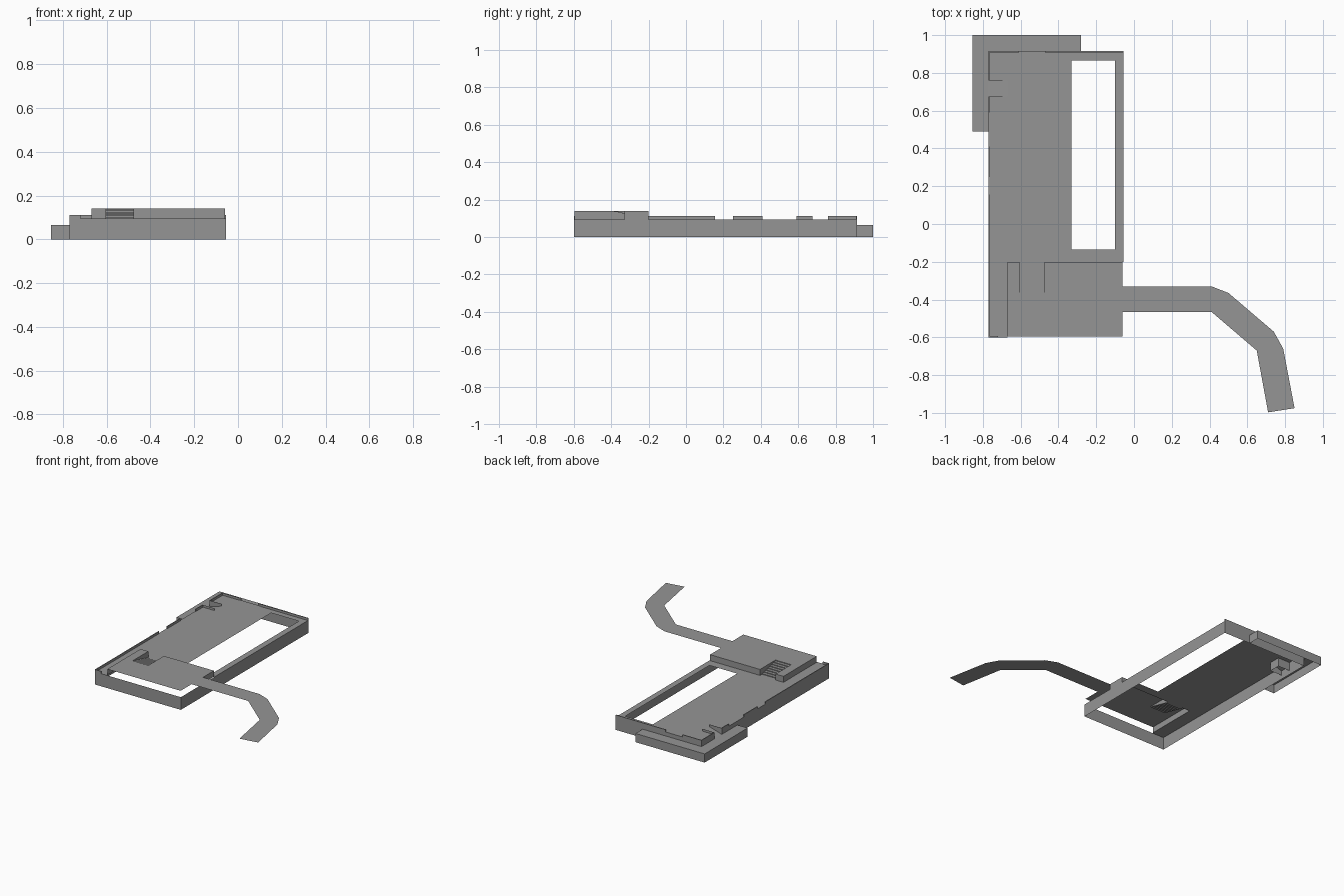
import bpy, math

if "Cube" in bpy.data.objects:
    bpy.data.objects.remove(bpy.data.objects["Cube"])

grey = bpy.data.materials.new("mid grey")
grey.diffuse_color = (0.3, 0.3, 0.3, 1)
grey.use_nodes = True
grey.node_tree.nodes["Principled BSDF"].inputs["Base Color"].default_value = grey.diffuse_color

DECK, RAIL, TOP, LEDGE = 0.095, 0.112, 0.14, 0.065
L, R, F, B = -0.77, -0.055, -0.6, 0.915


def sheet(name, faces):
    """Thin surface object made from a list of polygons."""
    verts, polys = [], []
    for f in faces:
        polys.append(range(len(verts), len(verts) + len(f)))
        verts += f
    me = bpy.data.meshes.new(name)
    me.from_pydata(verts, [], [list(p) for p in polys])
    me.materials.append(grey)
    ob = bpy.data.objects.new(name, me)
    bpy.context.collection.objects.link(ob)
    return ob


def flat(x0, x1, y0, y1, z):
    return [(x0, y0, z), (x1, y0, z), (x1, y1, z), (x0, y1, z)]


def wall(a, b, z0, z1):
    return [(*a, z0), (*b, z0), (*b, z1), (*a, z1)]


def disc(x, y, r, z, a0=0, a1=360, n=16):
    pts = [(x + r * math.cos(math.radians(a0 + (a1 - a0) * i / n)),
            y + r * math.sin(math.radians(a0 + (a1 - a0) * i / n)), z) for i in range(n + 1)]
    return pts[:-1] if a1 - a0 == 360 else pts


# Deck around the long window, the raised cover and the cable ramp
RX, RY0, RY1 = -0.67, 0.675, 0.76
sheet("deck", [
    flat(L, RX, F, RY0, DECK), flat(L, RX, RY1, B, DECK),
    flat(RX, -0.33, -0.2, B, DECK),
    flat(-0.33, -0.1, -0.2, -0.135, DECK), flat(-0.33, -0.1, 0.865, B, DECK),
    flat(-0.1, R, -0.2, B, DECK)])

# Outer walls, open underneath
sheet("outer_walls", [
    wall((L, F), (R, F), 0, DECK), wall((R, F), (R, B), 0, DECK),
    wall((R, B), (L, B), 0, DECK), wall((L, B), (L, RY1), 0, DECK),
    wall((L, RY1), (L, RY0), 0, LEDGE), wall((L, RY0), (L, F), 0, DECK)])

# Cable ramp sinking to the left edge
sheet("cable_ramp", [
    [(L, RY0, LEDGE), (RX, RY0, DECK), (RX, RY1, DECK), (L, RY1, LEDGE)]]
    + [[(L, y, LEDGE), (RX, y, DECK), (RX, y, RAIL), (L, y, RAIL)] for y in (RY0, RY1)])

# Box that hangs under the ramp
sheet("ramp_box", [wall((L, RY1), (RX, RY1), 0.03, DECK),
                   wall((RX, RY1), (RX, RY0), 0.03, DECK),
                   wall((RX, RY0), (L, RY0), 0.03, DECK)])

# Thin raised rails on the left, back and front edges
rail_faces = []
T = 0.006
for x0, x1, y0, y1 in [(L, L + T, F, 0.155), (L, L + T, 0.25, 0.41), (L, L + T, 0.59, RY0),
                       (L, L + T, RY1, B), (L, -0.61, B - T, B), (-0.47, R, B - T, B),
                       (L, -0.72, F, F + T)]:
    c = [(x0, y0), (x1, y0), (x1, y1), (x0, y1)]
    rail_faces += [wall(c[i], c[(i + 1) % 4], DECK, RAIL) for i in range(4)]
    rail_faces.append(flat(x0, x1, y0, y1, RAIL))
sheet("edge_rails", rail_faces)

# L-shaped ledge round the back left corner
ledge = [(L, 0.49), (-0.855, 0.49), (-0.855, 1.0), (-0.28, 1.0), (-0.28, B)]
sheet("corner_ledge",
      [flat(-0.855, L, 0.49, B, LEDGE)[::1], flat(-0.855, -0.28, B, 1.0, LEDGE)]
      + [wall(b, a, 0, LEDGE) for a, b in zip(ledge, ledge[1:])])

# Raised cover with a slot for the steps
CX, CR, CY, SX0, SX1, SY = -0.67, -0.06, -0.2, -0.605, -0.475, -0.385
sheet("cover", [
    flat(CX, CR, F + 0.005, SY, TOP), flat(CX, SX0, SY, CY, TOP), flat(SX1, CR, SY, CY, TOP),
    wall((SX0, CY), (CX, CY), DECK, TOP), wall((CR, CY), (SX1, CY), DECK, TOP),
    wall((CX, CY), (CX, F + 0.005), DECK, TOP), wall((CR, -0.33), (CR, CY), DECK, TOP)])

# Steps down from the cover to the deck
n = 8
dy, dz = (CY - SY) / n, (TOP - DECK) / n
steps = []
for i in range(n):
    y, z = SY + i * dy, TOP - (i + 1) * dz
    steps += [wall((SX1, y), (SX0, y), z, z + dz), flat(SX0, SX1, y, y + dy, z)]
    steps += [wall((x, y), (x, y + dy), z, TOP) for x in (SX0, SX1)]
sheet("steps", steps)

# Flat bent arm
arm = [(CR, -0.465), (0.41, -0.465), (0.65, -0.67), (0.71, -0.997), (0.85, -0.975),
       (0.79, -0.66), (0.74, -0.57), (0.5, -0.365), (0.41, -0.33), (CR, -0.33)]
sheet("arm", [[(x, y, TOP) for x, y in arm]])

# Shallow round details on the deck
sheet("half_round_pad", [disc(-0.53, B - 0.05, 0.1, DECK + 0.003, 155, 385)])
sheet("pins", [disc(x, y, r, DECK + 0.004) for x, y, r in [(-0.675, 0.05, 0.025), (-0.7, 0.83, 0.012)]])
